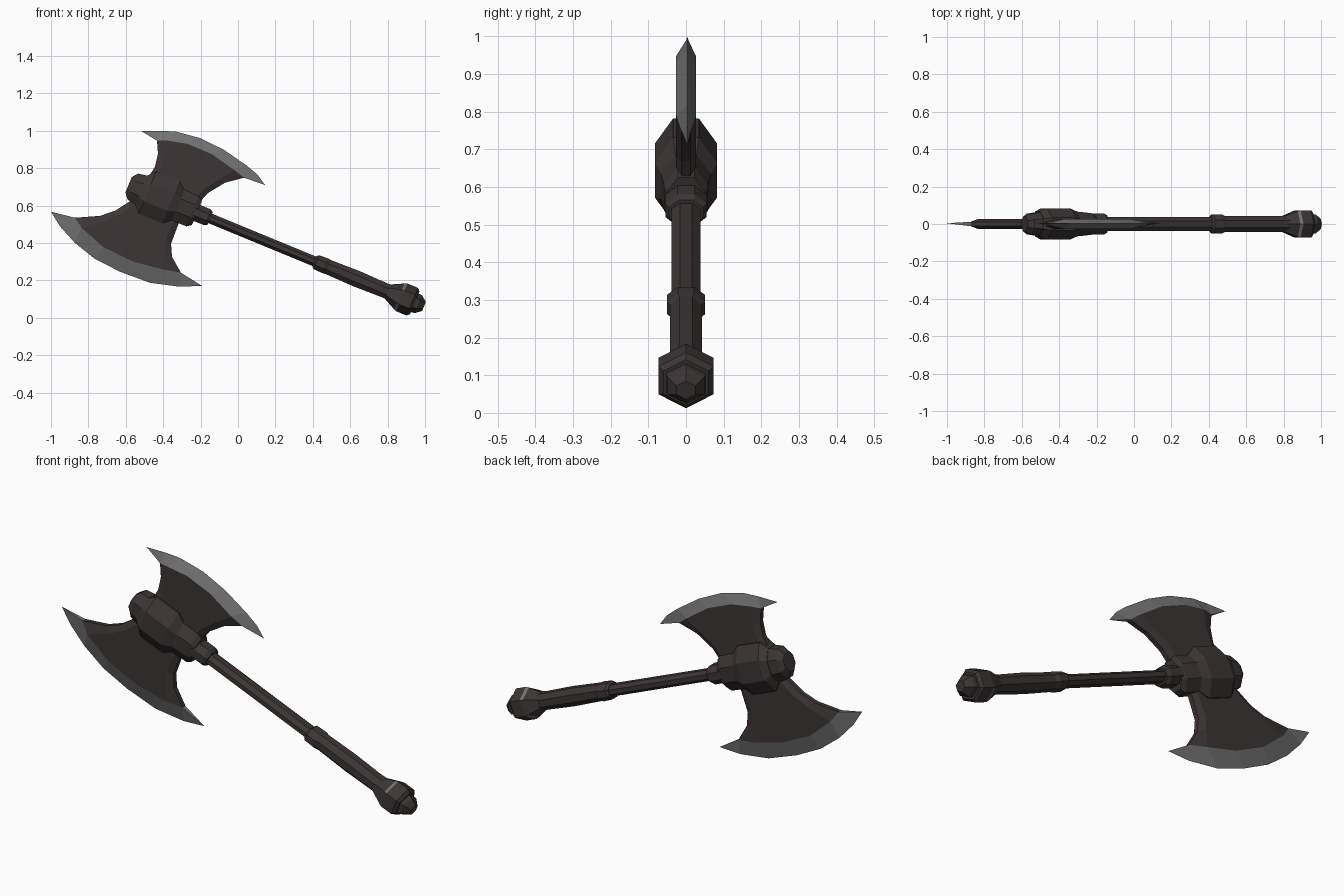
import bpy, bmesh, math
from mathutils import Vector

if "Cube" in bpy.data.objects:
    bpy.data.objects.remove(bpy.data.objects["Cube"])

def material(name, rgb):
    m = bpy.data.materials.new(name)
    m.diffuse_color = (*rgb, 1)
    m.use_nodes = True
    m.node_tree.nodes["Principled BSDF"].inputs["Base Color"].default_value = m.diffuse_color
    return m

DARK = material("dark brown iron", (0.045, 0.036, 0.035))
STEEL = material("grey steel", (0.17, 0.17, 0.17))

# The shaft axis slopes down to the right from the hub centre
HUB = Vector((-0.40, 0, 0.635))
ANGLE = math.radians(22.4)
U = Vector((math.cos(ANGLE), 0, -math.sin(ANGLE)))
V = Vector((math.sin(ANGLE), 0, math.cos(ANGLE)))
Y = Vector((0, 1, 0))

def finish(name, bm):
    bmesh.ops.recalc_face_normals(bm, faces=bm.faces[:])
    me = bpy.data.meshes.new(name)
    bm.to_mesh(me)
    bm.free()
    me.materials.append(DARK)
    me.materials.append(STEEL)
    ob = bpy.data.objects.new(name, me)
    bpy.context.collection.objects.link(ob)
    return ob

def loft(name, rings, sides=8, turn=0.5, steel_ring=None):
    """Rings of (distance along shaft, half height, half depth)."""
    bm = bmesh.new()
    # scale so that the flats reach the given size
    angles = [2 * math.pi * (i + turn) / sides for i in range(sides)]
    mc = max(math.cos(a) for a in angles)
    ms = max(math.sin(a) for a in angles)
    loops = [[bm.verts.new(HUB + U * u + V * (h * math.cos(a) / mc) + Y * (d * math.sin(a) / ms))
              for a in angles] for u, h, d in rings]
    for k, (p, q) in enumerate(zip(loops, loops[1:])):
        for i in range(sides):
            j = (i + 1) % sides
            f = bm.faces.new((p[i], p[j], q[j], q[i]))
            # steel only on the upper and lower facets
            if k == steel_ring and abs(math.cos((angles[i] + math.pi / sides))) > 0.3:
                f.material_index = 1
    bm.faces.new(loops[0])
    bm.faces.new(loops[-1])
    return finish(name, bm)

def blade(name, left, right, border, outer):
    """Side curves run from hub to edge; the cutting edge is a tapered steel strip."""
    bm = bmesh.new()
    cols = [0, 0.1, 0.35, 0.65, 0.9, 1]
    rows = [[(l[0] + (r[0] - l[0]) * t, l[1] + (r[1] - l[1]) * t) for t in cols]
            for l, r in zip(left, right)] + [border]
    edge = [bm.verts.new((x, 0.004, z)) for x, z in outer]
    grids = []
    for s in (-1, 1):
        g = [[bm.verts.new((x, s * (0.012 if i in (0, 5) else 0.026), z))
              for i, (x, z) in enumerate(row)] for row in rows]
        grids.append(g)
        for p, q in zip(g, g[1:]):
            for i in range(5):
                bm.faces.new((p[i], p[i + 1], q[i + 1], q[i]))
        b = g[-1]
        strip = [bm.faces.new((b[i], b[i + 1], edge[i + 2], edge[i + 1])) for i in range(5)]
        strip += [bm.faces.new((b[0], edge[1], edge[0])),
                  bm.faces.new((b[5], edge[7], edge[6]))]
        for f in strip:
            f.material_index = 1
    # close the sides, the root and the backs of the tips
    a, c = grids
    for i in (0, 5):
        for k in range(len(a) - 1):
            bm.faces.new((a[k][i], a[k + 1][i], c[k + 1][i], c[k][i]))
    for i in range(5):
        bm.faces.new((a[0][i], a[0][i + 1], c[0][i + 1], c[0][i]))
    for i, tip in ((0, edge[0]), (5, edge[7])):
        bm.faces.new((a[-1][i], c[-1][i], tip)).material_index = 1
    return finish(name, bm)

# Blades
blade("upper_blade",
      [(-.46, .68), (-.485, .743), (-.444, .807), (-.428, .877)],
      [(-.24, .59), (-.203, .62), (-.16, .668), (-.07, .722)],
      [(-.433, .947), (-.38, .948), (-.27, .93), (-.14, .875), (-.02, .79), (.032, .749)],
      [(-.52, 1.0), (-.41, 1.0), (-.33, .995), (-.20, .96), (-.075, .898), (.045, .815),
       (.105, .765), (.144, .71)])
blade("lower_blade",
      [(-.50, .62), (-.54, .647), (-.658, .572), (-.738, .545)],
      [(-.28, .57), (-.32, .497), (-.358, .396), (-.353, .326)],
      [(-.872, .535), (-.835, .48), (-.72, .378), (-.56, .30), (-.40, .258), (-.305, .241)],
      [(-1.0, .567), (-.95, .487), (-.872, .40), (-.765, .315), (-.63, .246), (-.47, .187),
       (-.31, .166), (-.193, .171)])

# Hub: barrel, raised middle band and shaft socket
loft("hub_barrel", [(-.20, .045, .04), (-.175, .075, .055), (-.10, .088, .066),
                    (.09, .088, .066), (.17, .088, .058), (.195, .07, .05)])
loft("hub_band", [(-.125, .085, .066), (-.09, .122, .082), (.045, .122, .082), (.09, .085, .066)])
loft("shaft_socket", [(.17, .046, .055), (.255, .046, .055), (.272, .036, .045)])

# Shaft and grip
loft("shaft", [(.20, .027, .038), (.90, .027, .038)])
loft("grip", [(.875, .030, .042), (.885, .040, .051), (.935, .042, .051), (.955, .040, .042),
              (1.12, .044, .043), (1.28, .040, .043), (1.35, .045, .046)])

# Pommel with a hexagonal drum and end knob
loft("pommel_drum", [(1.30, .042, .044), (1.365, .074, .068), (1.38, .080, .073),
                     (1.44, .080, .073), (1.455, .066, .06)], 6, 0, steel_ring=1)
loft("pommel_knob", [(1.44, .055, .054), (1.475, .052, .05), (1.508, .026, .025)], 6, 0)
